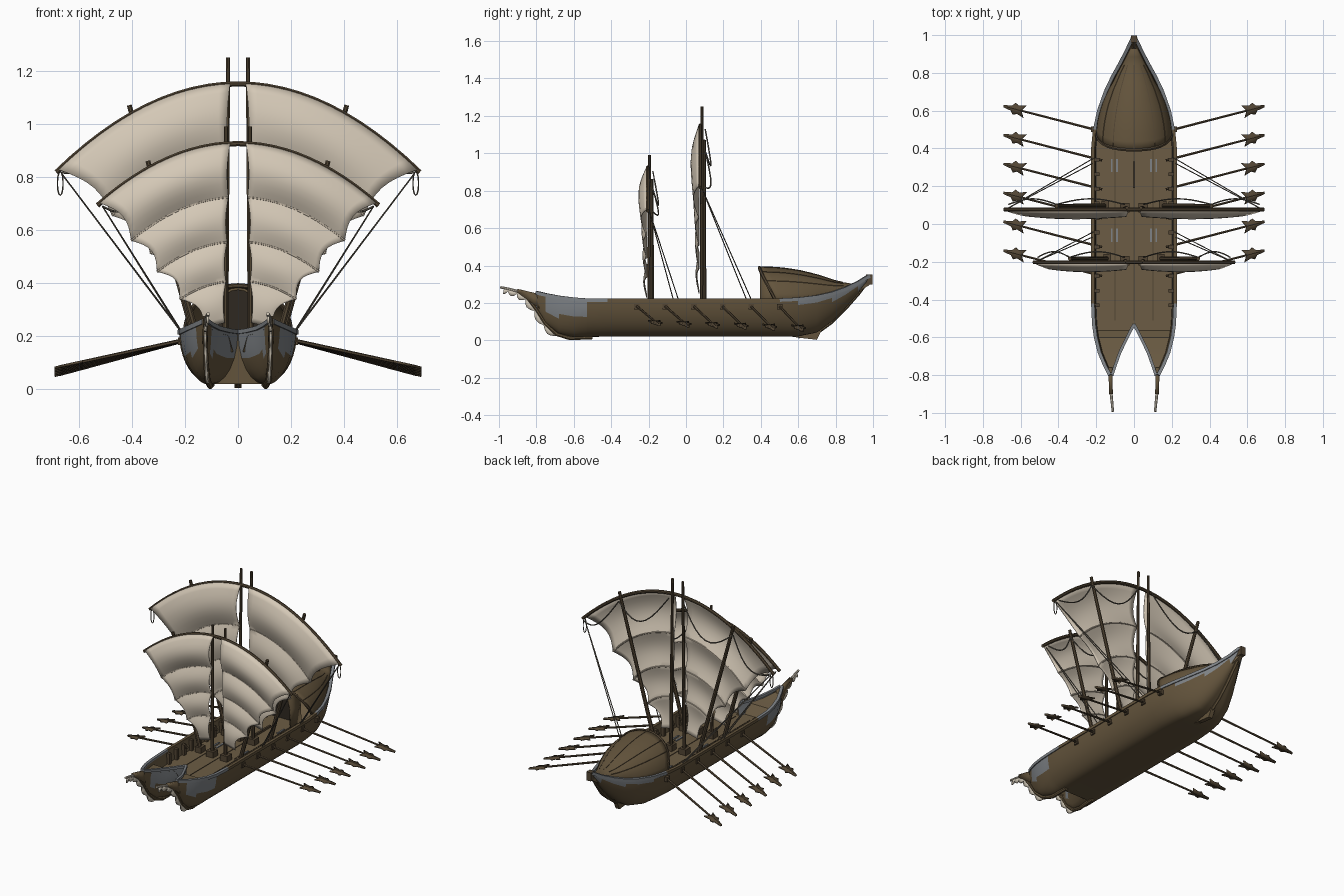
import bpy, bmesh, math
from mathutils import Vector, Matrix

if "Cube" in bpy.data.objects:
    bpy.data.objects.remove(bpy.data.objects["Cube"])

def mat(name, r, g, b):
    m = bpy.data.materials.new(name)
    m.diffuse_color = (r, g, b, 1)
    m.use_nodes = True
    m.node_tree.nodes["Principled BSDF"].inputs["Base Color"].default_value = m.diffuse_color
    return m

WOOD = mat("brown wood", .125, .088, .045)
DECK = mat("deck wood", .15, .108, .058)
SPAR = mat("dark spar wood", .085, .06, .034)
DARK = mat("shadow brown", .028, .022, .015)
GREY = mat("grey metal", .21, .225, .24)
SAIL = mat("sail cloth", .66, .58, .47)
HEM = mat("sail hem", .50, .43, .34)
ROPE = mat("rope", .13, .115, .09)
BONE = mat("bone", .62, .56, .46)

def finish(name, bm, mats, mirror=False, thick=0, rule=None):
    bmesh.ops.remove_doubles(bm, verts=bm.verts, dist=1e-5)
    bmesh.ops.recalc_face_normals(bm, faces=bm.faces)
    if rule:
        for f in bm.faces:
            f.material_index = rule(f.calc_center_median())
    me = bpy.data.meshes.new(name)
    bm.to_mesh(me)
    bm.free()
    for m in mats:
        me.materials.append(m)
    ob = bpy.data.objects.new(name, me)
    bpy.context.collection.objects.link(ob)
    if thick:
        s = ob.modifiers.new("thickness", 'SOLIDIFY')
        s.thickness, s.offset = thick, 0
    if mirror:
        ob.modifiers.new("mirror", 'MIRROR').merge_threshold = .0005
    return ob

def grid(name, rows, mats, loop=False, caps=False, **kw):
    """Skin a list of equally long point rows."""
    bm = bmesh.new()
    vs = [[bm.verts.new(p) for p in r] for r in rows]
    n = len(rows[0])
    for a, b in zip(vs, vs[1:]):
        for j in range(n if loop else n - 1):
            k = (j + 1) % n
            bm.faces.new((a[j], a[k], b[k], b[j]))
    if caps:
        bm.faces.new(vs[0])
        bm.faces.new(vs[-1])
    return finish(name, bm, mats, **kw)

def tube(name, pts, r, mats, sides=8, r2=None, mirror=True, **kw):
    """Round bar along a path, tapering from r to r2."""
    pts = [Vector(p) for p in pts]
    rows = []
    for i, p in enumerate(pts):
        t = (pts[min(i + 1, len(pts) - 1)] - pts[max(i - 1, 0)]).normalized()
        ref = Vector((0, 0, 1)) if abs(t.z) < .85 else Vector((0, 1, 0))
        u = t.cross(ref).normalized()
        v = t.cross(u)
        rr = r + ((r2 or r) - r) * i / (len(pts) - 1)
        angs = [2 * math.pi * (k + .5) / sides for k in range(sides)]
        rows.append([p + (u * math.cos(a) + v * math.sin(a)) * rr for a in angs])
    return grid(name, rows, mats, loop=True, caps=True, mirror=mirror, **kw)

def box(name, c, size, m, mirror=True):
    bm = bmesh.new()
    bmesh.ops.create_cube(bm, size=1, matrix=Matrix.Translation(c) @ Matrix.Diagonal((*size, 1)))
    return finish(name, bm, [m], mirror=mirror)

def lerp(a, b, t):
    return a + (b - a) * t

def interp(table, y, k):
    for a, b in zip(table, table[1:]):
        if a[0] <= y <= b[0]:
            return lerp(a[k], b[k], (y - a[0]) / (b[0] - a[0]))
    return table[-1][k]

# Hull stations: y, half width, rim z, keel x, keel z, inner notch x
ST = [(-.80, .132, .255, .122, .17, .116), (-.75, .158, .243, .12, .09, .10),
      (-.68, .187, .230, .115, .035, .075), (-.60, .207, .220, .108, .016, .036),
      (-.53, .217, .215, .10, .018, 0), (-.42, .222, .214, .10, .02, 0),
      (.40, .222, .214, .10, .02, 0), (.50, .212, .215, .095, .02, 0),
      (.60, .190, .220, .085, .021, 0), (.70, .155, .232, .06, .042, 0),
      (.78, .117, .25, .04, .10, 0), (.85, .078, .275, .022, .17, 0),
      (.92, .042, .308, .012, .25, 0), (.98, .014, .345, .008, .33, 0)]
YS = sorted({s[0] for s in ST} | {-.531, -.64, -.715, -.565, .55, .65, .74, -.2, 0, .2})
st = lambda y: [interp(ST, y, k) for k in range(1, 6)]

# Hull: one body that splits into two bows
rows = []
for y in YS:
    xo, zt, xk, zb, xi = st(y)
    row = []
    for j in range(11):
        a = math.pi / 2 * j / 10
        row.append((xk + (xo - xk) * math.cos(a), y, zt - (zt - zb) * math.sin(a)))
    for j in range(1, 7):
        a = math.pi / 2 * j / 6
        if y < -.53:
            row.append((lerp(xk, xi, math.sin(a)), y, lerp(zt, zb, math.cos(a))))
        else:
            row.append((xk * (1 - j / 6), y, zb))
    rows.append(row)
grid("hull", rows, [WOOD, GREY], mirror=True,
     rule=lambda c: int((-.74 < c.y < -.5 and c.z > .135) or (c.y > .6 and c.z > st(c.y)[1] - .03)))

# Inner walls and deck, rising at both ends
rows = []
for y in YS:
    xo, zt, xk, zb, xi = st(y)
    dz = zt - .018 if y < -.57 else (.14 if y < .6 else zt - .05)
    ins = min(.016, xo * .3)
    rows.append([(xo - ins, y, zt), (max(xo - ins * 1.3, xi), y, dz), (xi, y, dz)])
grid("deck", rows, [DECK], mirror=True)

# Rim rails, metal at the ends
tube("rim_rail", [(st(y)[0] - .004, y, st(y)[1]) for y in YS], .013, [WOOD, GREY], sides=4,
     rule=lambda c: int(c.y < -.45 or c.y > .48))
tube("notch_rail", [(st(y)[4], y, st(y)[1]) for y in YS if y <= -.53], .011, [GREY], sides=4)
box("stern_post", (0, .98, .325), (.032, .036, .055), SPAR, False)
tube("stern_keel", [(0, y, st(y)[3]) for y in YS if y > .55], .011, [WOOD], sides=6, mirror=False)
grid("skeg", [[(x, .53, .025), (x, .62, .012), (x, .70, .003), (x, .73, .065)] for x in (-.014, .014)],
     [WOOD], caps=True, loop=True)

# Bow stems, curled tips and ragged bone fringe
STEM = [(.10, -.50, .018), (.105, -.62, .012), (.115, -.69, .033), (.12, -.75, .088), (.123, -.80, .165),
        (.124, -.85, .23), (.121, -.90, .262), (.116, -.95, .275), (.112, -.993, .284)]
tube("bow_stem", STEM, .013, [WOOD, BONE], r2=.007, rule=lambda c: int(c.y < -.89))
fine = [Vector(a).lerp(Vector(b), t / 4) for a, b in zip(STEM[2:], STEM[3:]) for t in range(4)]
rows = []
for i, p in enumerate(fine[:-1]):
    t = (fine[i + 1] - p).normalized()
    out = Vector((0, t.z, -t.y)) * -1
    if out.y > 0 or out.z > 0:
        out = Vector((0, -abs(t.z), -abs(t.y)))
    rows.append([p, p + out * (.014 + .02 * abs(math.sin(i * math.pi / 4)))])
grid("bow_fringe", rows, [BONE], mirror=True, thick=.01)
grid("bow_cheek", [[(.124, -.76, .243), (.124, -.82, .256), (.122, -.90, .275)],
                   [(.124, -.76, .15), (.124, -.81, .19), (.122, -.90, .255)]], [WOOD], mirror=True, thick=.02)

# Wall ribs, deck seams, hatch slits
for i in range(11):
    box("wall_rib", (.196, -.43 + i * .077, .173), (.026, .02, .07), SPAR)
for x in (0, .1):
    box("deck_seam", (x, -.06, .141), (.004, .9, .004), SPAR)
for y in (.31, -.06):
    for x in (.09, .118):
        box("hatch_slit", (x, y, .143), (.01, .07, .006), GREY)
box("centre_beam", (0, .26, .146), (.012, .14, .014), SPAR, False)

# Stern canopy with ridges and an arched entrance
APEX = [(.39, .39), (.5, .386), (.6, .372), (.7, .348), (.8, .315), (.88, .298), (.94, .318)]
rows = []
for i in range(13):
    y = lerp(.392, .93, i / 12)
    xo, zt = st(y)[:2]
    w, base, top = xo - .022, zt - .01, interp(APEX, y, 1)
    row = []
    for j in range(17):
        a = math.pi * j / 16
        sweep = .09 * (1 - math.sin(a)) ** 1.2 * max(0, 1 - i / 8)
        row.append((w * math.cos(a), y + sweep, base + (top - base) * math.sin(a) ** .9))
    rows.append(row)
grid("canopy", rows, [WOOD], thick=.008)
tube("canopy_rim", rows[0], .009, [SPAR], sides=6, mirror=False)
for j in (3, 5, 8):
    tube("canopy_ridge", [Vector(r[j]) + Vector((0, 0, .004)) for r in rows[:11]], .003, [SPAR], sides=4)
arch = [(.10 * math.cos(math.pi * j / 12), .14 + .238 * math.sin(math.pi * j / 12) ** .6) for j in range(13)]
grid("entrance_arch", [[(x, y, z) for x, z in arch] for y in (.395, .5)], [WOOD], thick=.01)
grid("entrance_shadow", [[(x, .47, z) for x, z in arch], [(x, .47, .14) for x, z in arch]], [DARK])

# Masts, yards, sails and rigging
def rig(name, y, top, curve, xe, mast_top, mast_x, post_x, post_top, low, pull, rope_y):
    yard = lambda x: top - curve * x * x
    tube(name + "_mast", [(.048, y, .13), (mast_x, y, mast_top)], .012, [SPAR], r2=.008)
    tube(name + "_side_post", [(post_x - .28 * (post_top - .13), y + .012, .13), (post_x, y + .012, post_top)],
         .013, [SPAR], r2=.010)
    box(name + "_mast_step", (.05, y, .155), (.05, .05, .045), SPAR)
    box(name + "_post_step", (post_x - .28 * (post_top - .15), y + .012, .155), (.04, .05, .04), SPAR)
    xs = [lerp(-xe, xe, i / 24) for i in range(25)]
    tube(name + "_yard", [(x, y - .008, yard(x)) for x in xs], .0105, [SPAR], mirror=False)

    # Sail: four bellied bands with a scalloped outer edge
    bands = [0, .3, .55, .77, 1]
    def point(u, v, f, b):
        tx = lerp(.03, xe - .01, u)
        x0, z0 = tx, yard(tx)
        x1, z1 = lerp(.05, .13, u), low - .02 * u
        x = lerp(x0, x1, v) - u ** 3 * (pull * math.sin(math.pi * v) + .028 * math.sin(math.pi * f))
        x += .008 * math.sin(math.pi * f) * (1 - u) ** 4
        belly = (.042, .026, .02, .016)[b] * math.sin(math.pi * f) * (.45 + .55 * math.sin(math.pi * (.15 + .7 * u)))
        return (x, y - .016 - belly, lerp(z0, z1, v) + .02 * u ** 3 * math.sin(math.pi * f))
    rows = []
    for b in range(4):
        for k in range(8):
            f = k / 8
            rows.append([point(i / 16, lerp(bands[b], bands[b + 1], f), f, b) for i in range(17)])
    rows.append([point(i / 16, 1, 0, 3) for i in range(17)])
    grid(name + "_sail", rows, [SAIL], mirror=True, thick=.004)
    for v in bands[1:4]:
        tube(name + "_sail_hem", [point(i / 16, v, 0, 0) for i in range(17)], .005, [HEM], sides=6)

    # Stays to the rim, swags behind the yard, hanging end loops
    end = Vector((xe - .02, y, yard(xe) - .005))
    tube(name + "_stay", [end, (.212, rope_y, .215)], .003, [ROPE], sides=5)
    tube(name + "_stay", [end, (.222, rope_y - .03, .225)], .003, [ROPE], sides=5)
    for xa, xb, sag in ((.05, post_x, .13), (post_x, xe - .02, .07)):
        tube(name + "_swag", [(lerp(xa, xb, t / 10), y + .018 + .03 * math.sin(math.pi * t / 10),
             lerp(yard(xa), yard(xb), t / 10) - .02 - sag * math.sin(math.pi * t / 10)) for t in range(11)],
             .004, [ROPE], sides=5)
    return end

end = rig("main", .085, 1.15, .71, .685, 1.25, .037, .41, 1.07, .27, .045, .35)
rig("fore", -.195, .925, .83, .53, .99, .045, .34, .86, .25, .0, -.04)
tube("yard_loop", [(end.x + .005 + .011 * math.sin(a), .08, .775 + .045 * math.cos(a))
     for a in [2 * math.pi * i / 14 for i in range(15)]], .003, [ROPE], sides=5)

# Oars: six per side with barbed blades
BLADE = [(.0, .008), (-.015, .034), (.025, .022), (.045, .032), (.06, .014), (.105, .006)]
for i in range(6):
    y0 = .49 - i * .153
    a = Vector((.17, y0, .192))
    b = Vector((.69, y0 + .134, .05 + .006 * i))
    d = (b - a).normalized()
    side = d.cross(Vector((0, 0, 1))).normalized()
    tube("oar_shaft", [a, b - d * .02], .0075, [SPAR], r2=.006, sides=6)
    base = b - d * .105
    grid("oar_blade", [[base + d * s + side * w * k for k in (-1, 0, 1)] if s >= 0 else
         [base + d * s - side * w, base + d * .005, base + d * s + side * w] for s, w in BLADE[1:]],
         [SPAR], mirror=True, thick=.009)
    box("oar_lock", (.218, y0 + .012, .18), (.018, .03, .03), SPAR)

# Smooth shading with sharp edges kept
bpy.ops.object.select_all(action='SELECT')
bpy.context.view_layer.objects.active = bpy.context.selected_objects[0]
bpy.ops.object.shade_smooth_by_angle(angle=math.radians(35))
